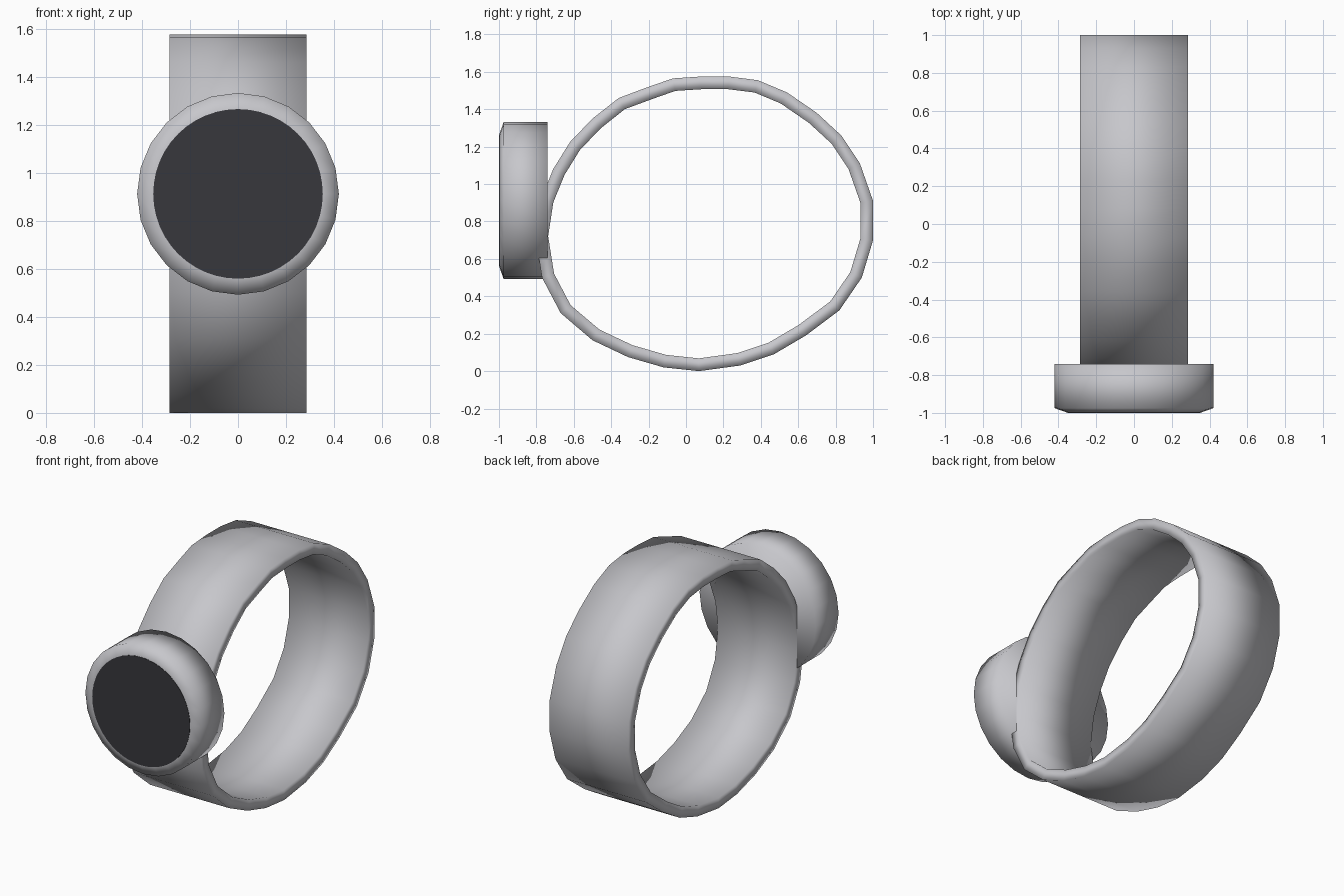
import bpy, bmesh, math
from mathutils import Vector

if "Cube" in bpy.data.objects:
    bpy.data.objects.remove(bpy.data.objects["Cube"])


def material(name, rgb):
    mat = bpy.data.materials.new(name)
    mat.use_nodes = True
    mat.diffuse_color = (*rgb, 1)
    mat.node_tree.nodes["Principled BSDF"].inputs["Base Color"].default_value = (*rgb, 1)
    return mat


def finish(bm, name, mat, smooth):
    bmesh.ops.recalc_face_normals(bm, faces=bm.faces)
    for face in bm.faces:
        face.smooth = smooth
    mesh = bpy.data.meshes.new(name)
    bm.to_mesh(mesh)
    bm.free()
    mesh.materials.append(mat)
    obj = bpy.data.objects.new(name, mesh)
    bpy.context.collection.objects.link(obj)
    return obj


def circle(bm, radius, y, sides, height):
    """Ring of vertices around the y axis at the given height."""
    angles = [2 * math.pi * i / sides for i in range(sides)]
    return [bm.verts.new((radius * math.cos(a), y, height + radius * math.sin(a)))
            for a in angles]


def bridge(bm, ring_a, ring_b):
    for i in range(len(ring_a)):
        j = (i + 1) % len(ring_a)
        bm.faces.new((ring_a[i], ring_a[j], ring_b[j], ring_b[i]))


silver = material("silver grey", (0.57, 0.57, 0.60))
dark = material("dark glass", (0.038, 0.038, 0.045))
CASE_Z = 0.912

# Wrist band: outer outline in (y, z), offset inwards and extruded sideways
outline = [(0.08, 1.575), (0.23, 1.575), (0.385, 1.555), (0.54, 1.49), (0.70, 1.38),
           (0.83, 1.26), (0.93, 1.11), (1.0, 0.91), (1.0, 0.70), (0.94, 0.50),
           (0.82, 0.325), (0.64, 0.19), (0.47, 0.09), (0.29, 0.03), (0.07, 0.0),
           (-0.12, 0.02), (-0.31, 0.075), (-0.50, 0.165), (-0.67, 0.31), (-0.77, 0.50),
           (-0.805, 0.72), (-0.775, 0.92), (-0.71, 1.08), (-0.62, 1.225), (-0.50, 1.35),
           (-0.36, 1.46), (-0.20, 1.52), (-0.07, 1.565)]
outer = [Vector(p) for p in outline]
THICKNESS = 0.068
HALF_WIDTH = 0.285
inner = []
for i, p in enumerate(outer):
    along = (outer[(i + 1) % len(outer)] - outer[i - 1]).normalized()
    inner.append(p + Vector((along.y, -along.x)) * THICKNESS)

bm = bmesh.new()
loops = [[bm.verts.new((x, p.x, p.y)) for p in path]
         for path, x in ((outer, -HALF_WIDTH), (outer, HALF_WIDTH),
                         (inner, HALF_WIDTH), (inner, -HALF_WIDTH))]
for k in range(4):
    bridge(bm, loops[k], loops[(k + 1) % 4])
finish(bm, "wrist_band", silver, True)

# Round case with a bevelled front rim
bm = bmesh.new()
rings = [circle(bm, r, y, 24, CASE_Z)
         for r, y in ((0.42, -0.74), (0.42, -0.975), (0.355, -0.998))]
bridge(bm, rings[0], rings[1])
bridge(bm, rings[1], rings[2])
bm.faces.new(rings[0])
bm.faces.new(rings[2])
finish(bm, "watch_case", silver, True)

# Dark glass plate on the front
bm = bmesh.new()
back = circle(bm, 0.353, -0.997, 48, CASE_Z)
front = circle(bm, 0.353, -1.0, 48, CASE_Z)
bridge(bm, back, front)
bm.faces.new(front)
bm.faces.new(back)
finish(bm, "glass_face", dark, False)
